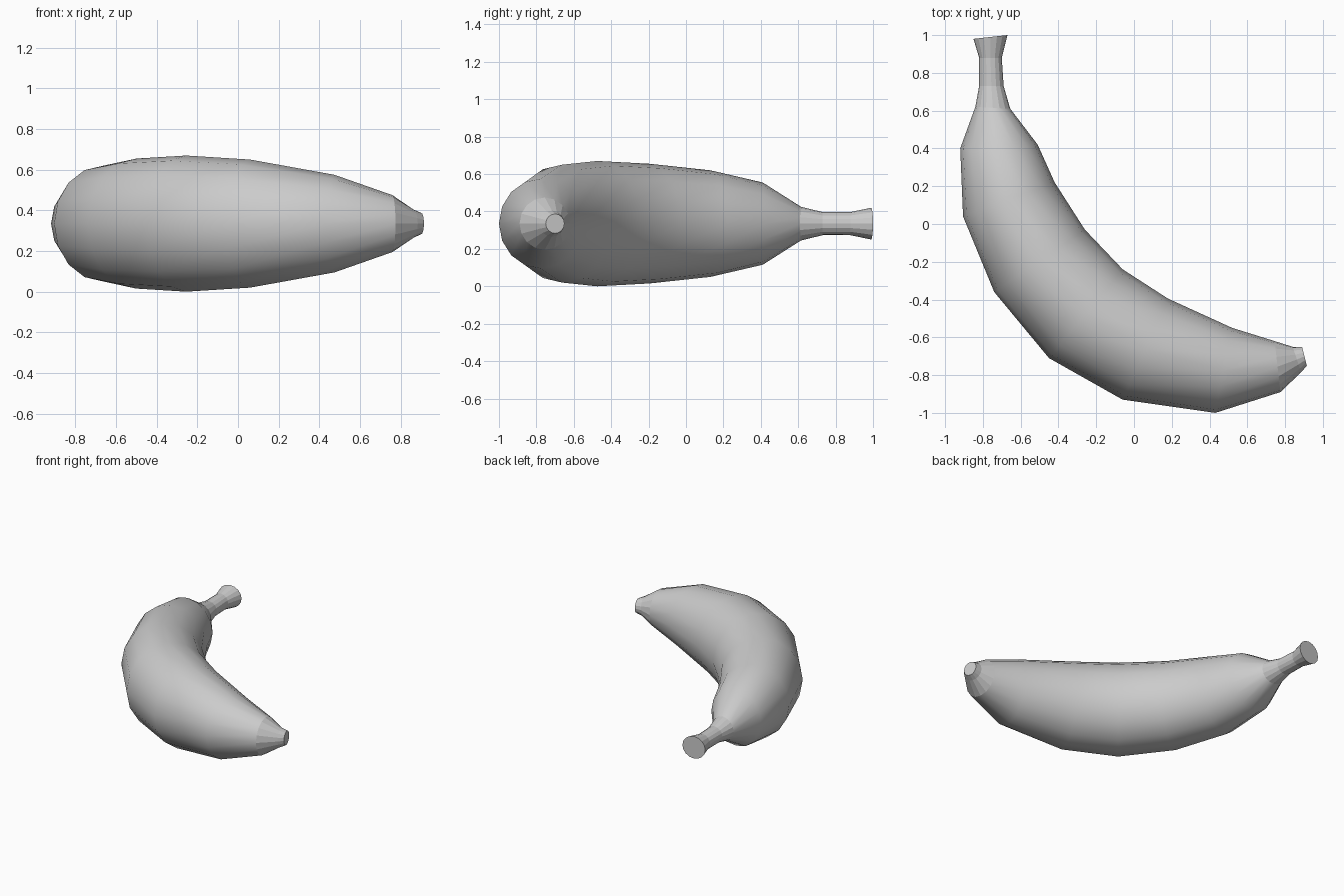
import bpy, bmesh, math
from mathutils import Vector

cube = bpy.data.objects.get("Cube")
if cube:
    bpy.data.objects.remove(cube, do_unlink=True)

SIDES = 16
MID_Z = 0.335

# Cross-sections from stem to tip: outer x, y, inner x, y, half height
sections = [
    (-0.85, 0.98, -0.67, 1.00, 0.085),
    (-0.82, 0.88, -0.70, 0.88, 0.062),
    (-0.82, 0.73, -0.69, 0.73, 0.062),
    (-0.84, 0.62, -0.655, 0.61, 0.09),
    (-0.92, 0.40, -0.51, 0.42, 0.22),
    (-0.905, 0.04, -0.42, 0.22, 0.285),
    (-0.74, -0.36, -0.26, -0.03, 0.32),
    (-0.45, -0.71, -0.06, -0.24, 0.335),
    (-0.06, -0.93, 0.18, -0.395, 0.315),
    (0.43, -1.00, 0.52, -0.55, 0.24),
    (0.775, -0.89, 0.745, -0.62, 0.14),
    (0.885, -0.785, 0.84, -0.65, 0.07),
    (0.915, -0.75, 0.89, -0.65, 0.052),
]

peel = bpy.data.materials.new("peel grey")
peel.use_nodes = True
colour = (0.6, 0.6, 0.6, 1)
peel.diffuse_color = colour
peel.node_tree.nodes["Principled BSDF"].inputs["Base Color"].default_value = colour

# Loft elliptical rings along the curved fruit
bm = bmesh.new()
rings = []
for ox, oy, ix, iy, half in sections:
    outer, inner = Vector((ox, oy, MID_Z)), Vector((ix, iy, MID_Z))
    centre, arm = (outer + inner) / 2, (outer - inner) / 2
    ring = []
    for k in range(SIDES):
        a = math.tau * k / SIDES
        ring.append(bm.verts.new(centre + arm * math.cos(a) + Vector((0, 0, half * math.sin(a)))))
    rings.append(ring)

# Smooth body between the faceted stem and tip
for i, (r, s) in enumerate(zip(rings, rings[1:])):
    for k in range(SIDES):
        n = (k + 1) % SIDES
        face = bm.faces.new((r[k], r[n], s[n], s[k]))
        face.smooth = 3 <= i <= 9

# End caps
bm.faces.new(rings[0])
bm.faces.new(rings[-1])
bmesh.ops.recalc_face_normals(bm, faces=bm.faces[:])

mesh = bpy.data.meshes.new("banana")
bm.to_mesh(mesh)
bm.free()
mesh.materials.append(peel)
banana = bpy.data.objects.new("banana", mesh)
bpy.context.collection.objects.link(banana)
